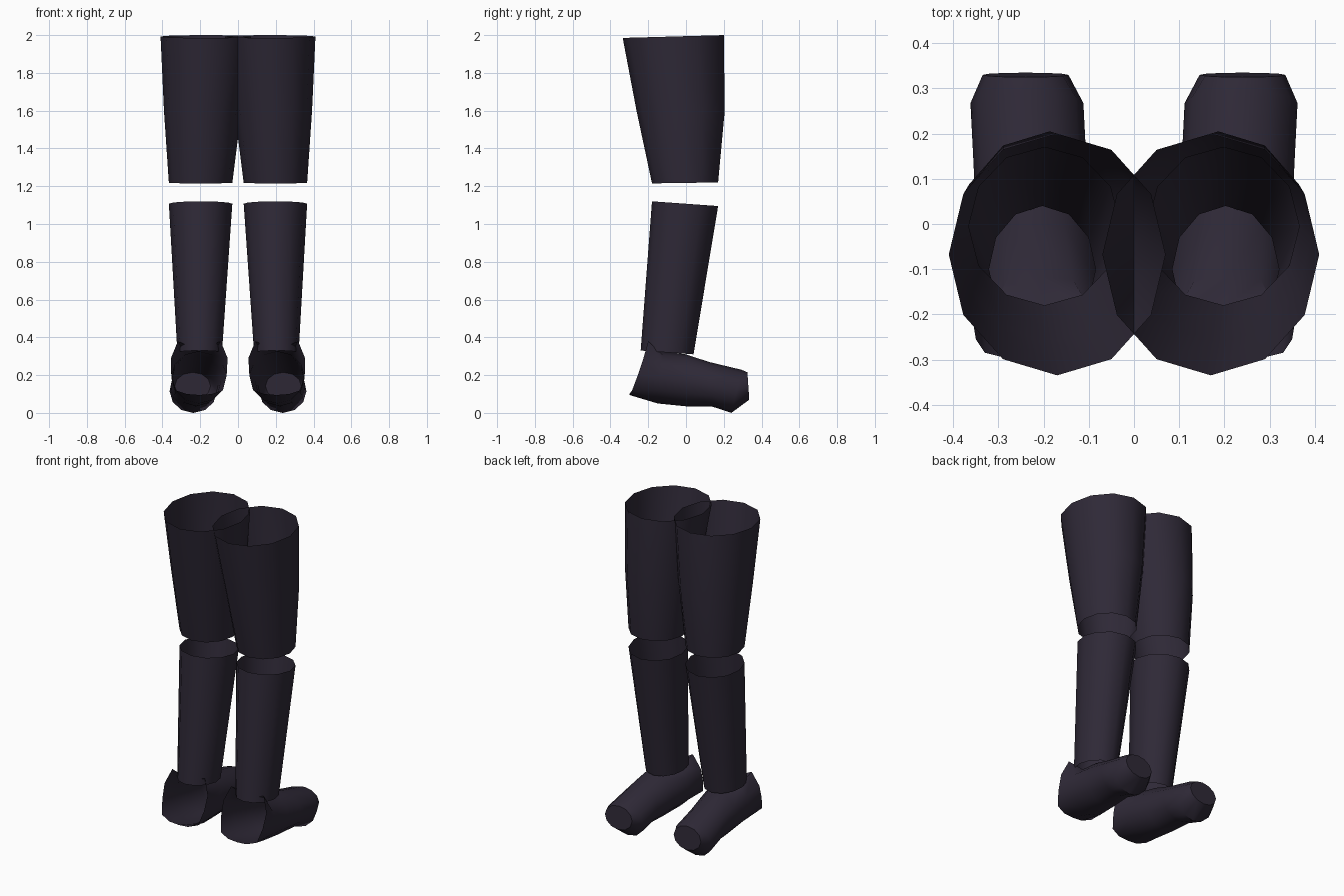
import bpy, bmesh, math

if "Cube" in bpy.data.objects:
    bpy.data.objects.remove(bpy.data.objects["Cube"])

SIDES = 12
mat = bpy.data.materials.new("dark_cloth")
mat.diffuse_color = (0.028, 0.022, 0.038, 1)
mat.use_nodes = True
mat.node_tree.nodes["Principled BSDF"].inputs["Base Color"].default_value = mat.diffuse_color


def ring(a, b, cx, hw):
    """Oval whose ends lie at (y, z) points a and b, with half width hw along x."""
    pts = []
    for k in range(SIDES):
        ang = 2 * math.pi * k / SIDES
        t = (1 - math.cos(ang)) / 2
        pts.append((cx + hw * math.sin(ang),
                    a[0] + (b[0] - a[0]) * t,
                    a[1] + (b[1] - a[1]) * t))
    return pts


def loft(name, rings, side, cap_end=False):
    """Tube through the rings, mirrored to the chosen side."""
    bm = bmesh.new()
    loops = [[bm.verts.new((side * x, y, z)) for x, y, z in r] for r in rings]
    for r0, r1 in zip(loops, loops[1:]):
        for i in range(SIDES):
            j = (i + 1) % SIDES
            bm.faces.new((r0[i], r0[j], r1[j], r1[i]))
    if cap_end:
        bm.faces.new(loops[-1])
    bmesh.ops.recalc_face_normals(bm, faces=bm.faces)
    # open tubes: make sure the normals point outwards
    f = bm.faces[0]
    mid = sum((v.co for v in loops[0]), f.normal * 0) / SIDES
    if f.normal.dot(f.calc_center_median() - mid) < 0:
        bmesh.ops.reverse_faces(bm, faces=bm.faces)
    me = bpy.data.meshes.new(name)
    bm.to_mesh(me)
    bm.free()
    me.materials.append(mat)
    ob = bpy.data.objects.new(name, me)
    bpy.context.collection.objects.link(ob)
    bpy.ops.object.select_all(action='DESELECT')
    ob.select_set(True)
    bpy.context.view_layer.objects.active = ob
    bpy.ops.object.shade_smooth_by_angle(angle=math.radians(50))


# Thigh and shin: open tapering tubes
thigh = [ring((-0.335, 1.985), (0.2, 2.0), 0.17, 0.24),
         ring((-0.262, 1.6), (0.205, 1.6), 0.187, 0.205),
         ring((-0.18, 1.215), (0.17, 1.22), 0.198, 0.168)]
shin = [ring((-0.18, 1.12), (0.17, 1.095), 0.198, 0.168),
        ring((-0.24, 0.33), (0.04, 0.31), 0.203, 0.118)]

# Foot: heel opening with two raised corners, then rings to a blunt toe
heel_half = [(0, -0.18, 0.325), (0.113, -0.2, 0.38), (0.15, -0.225, 0.29),
             (0.145, -0.255, 0.2), (0.125, -0.285, 0.12),
             (0.065, -0.3, 0.1), (0, -0.3, 0.095)]
heel = heel_half + [(-x, y, z) for x, y, z in heel_half[-2:0:-1]]
foot = [[(x + 0.205, y, z) for x, y, z in heel],
        ring((-0.12, 0.325), (-0.15, 0.05), 0.208, 0.145),
        ring((0.0, 0.31), (0.0, 0.035), 0.22, 0.13),
        ring((0.12, 0.27), (0.14, 0.033), 0.23, 0.125),
        ring((0.295, 0.228), (0.24, 0.0), 0.237, 0.125),
        ring((0.325, 0.215), (0.335, 0.07), 0.24, 0.095)]

for label, side in (("right", 1), ("left", -1)):
    loft(label + "_thigh", thigh, side)
    loft(label + "_shin", shin, side)
    loft(label + "_foot", foot, side, cap_end=True)
